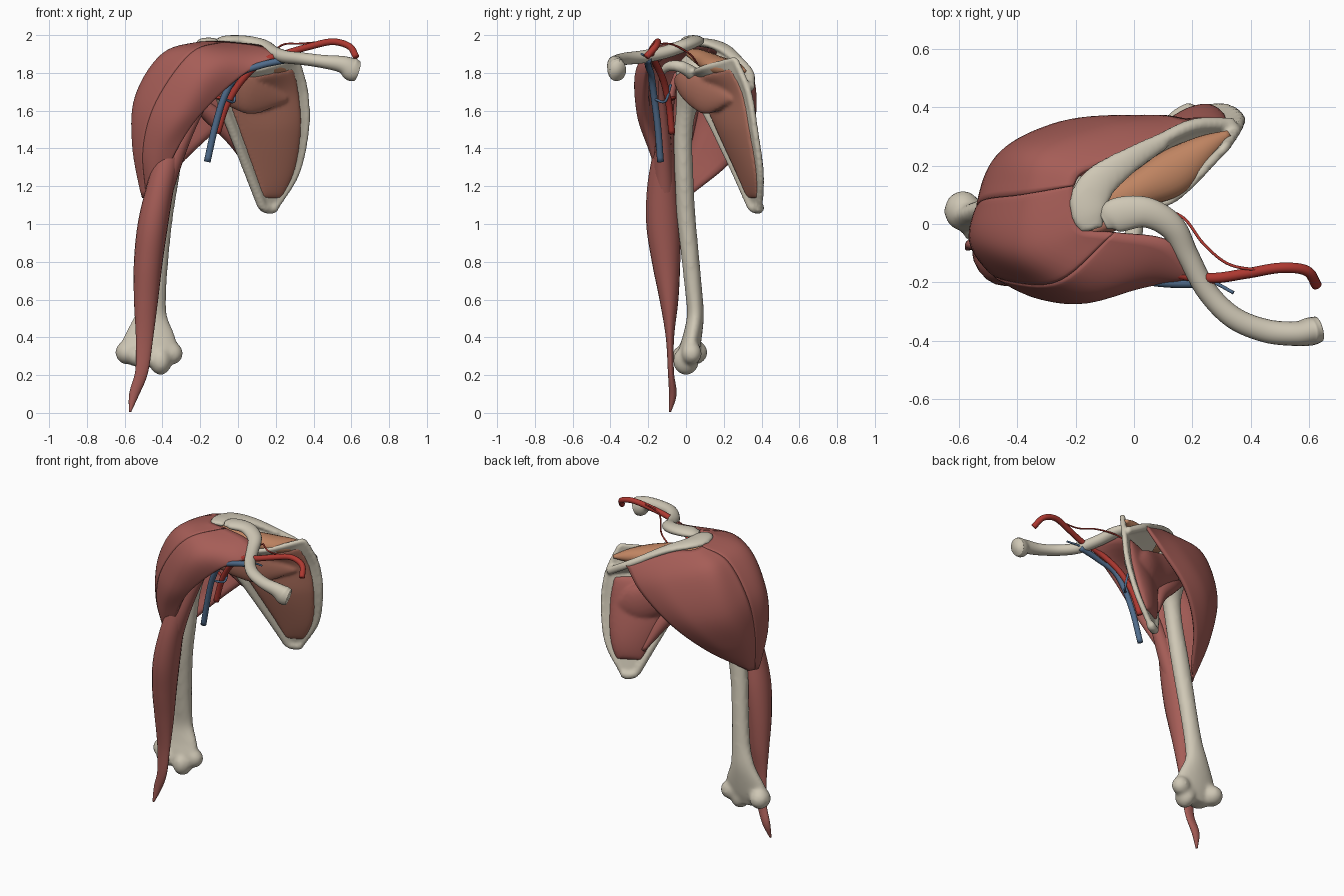
import bpy, bmesh, math
from mathutils import Vector, Matrix


def mat(name, rgb):
    m = bpy.data.materials.new(name)
    m.diffuse_color = (*rgb, 1)
    return m


BONE = mat("bone", (0.62, 0.57, 0.46))
RED = mat("muscle", (0.38, 0.11, 0.095))
ORANGE = mat("deep_muscle", (0.52, 0.23, 0.12))
BROWN = mat("front_muscle", (0.42, 0.16, 0.11))
ARTERY = mat("artery", (0.42, 0.04, 0.03))
VEIN = mat("vein", (0.08, 0.15, 0.26))


def spline(pts, t):
    """Smooth curve through points of any dimension, t in 0..1"""
    n = len(pts) - 1
    i = min(int(t * n), n - 1)
    f = t * n - i
    b, c = pts[i], pts[i + 1]
    a = pts[i - 1] if i else [2 * p - q for p, q in zip(b, c)]
    d = pts[i + 2] if i + 2 <= n else [2 * q - p for p, q in zip(b, c)]
    return [0.5 * (2 * q + (r - p) * f + (2 * p - 5 * q + 4 * r - s) * f * f
                   + (3 * q - p - 3 * r + s) * f ** 3) for p, q, r, s in zip(a, b, c, d)]


def tube(bm, pts, ref=(1, 0, 0), seg=20, per=8):
    """Loft ellipses (x, y, z, radius along ref, radius across)"""
    n = per * (len(pts) - 1)
    rows = [spline(pts, k / n) for k in range(n + 1)]
    ctr = [Vector(r[:3]) for r in rows]
    rings = []
    for k, r in enumerate(rows):
        t = (ctr[min(k + 1, n)] - ctr[max(k - 1, 0)]).normalized()
        u = Vector(ref)
        u = (u - t * u.dot(t)).normalized()
        v = t.cross(u)
        rings.append([bm.verts.new(ctr[k] + u * max(r[3], .002) * math.cos(a) + v * max(r[4], .002) * math.sin(a))
                      for a in (2 * math.pi * s / seg for s in range(seg))])
    for p, q in zip(rings, rings[1:]):
        for s in range(seg):
            bm.faces.new((p[s], p[s - 1], q[s - 1], q[s]))
    bm.faces.new(rings[0])
    bm.faces.new(rings[-1][::-1])


def pipe(bm, pts, r, ref=(0, 0.3, 1)):
    tube(bm, [(*p, r, r) for p in pts], ref, 12)


def ball(bm, loc, radii):
    bmesh.ops.create_uvsphere(bm, u_segments=20, v_segments=12, radius=1,
                              matrix=Matrix.Translation(loc) @ Matrix.Diagonal((*radii, 1)))


def sheet(bm, grid, bulge, edge, ur=(0, 1), vr=(0, 1), n=28):
    """Closed slab on a control grid; bulge and edge are (front, back) offsets"""
    def at(u, v):
        return Vector(spline([spline(row, v) for row in grid], u))
    top, bot = [], []
    for i in range(n + 1):
        top.append([])
        bot.append([])
        for j in range(n + 1):
            u = ur[0] + (ur[1] - ur[0]) * i / n
            v = vr[0] + (vr[1] - vr[0]) * j / n
            du = at(min(u + .01, 1), v) - at(max(u - .01, 0), v)
            dv = at(u, min(v + .01, 1)) - at(u, max(v - .01, 0))
            nrm = du.cross(dv).normalized()
            k = max(math.sin(math.pi * i / n) * math.sin(math.pi * j / n), 0) ** .5
            p = at(u, v)
            top[-1].append(bm.verts.new(p + nrm * (bulge[0] * k + edge[0])))
            bot[-1].append(bm.verts.new(p - nrm * (bulge[1] * k + edge[1])))
    for g in (top, bot):
        for i in range(n):
            for j in range(n):
                bm.faces.new((g[i][j], g[i + 1][j], g[i + 1][j + 1], g[i][j + 1]))
    loop = ([(0, j) for j in range(n)] + [(i, n) for i in range(n)]
            + [(n, j) for j in range(n, 0, -1)] + [(i, 0) for i in range(n, 0, -1)])
    for (a, b), (c, d) in zip(loop, loop[1:] + loop[:1]):
        bm.faces.new((top[a][b], top[c][d], bot[c][d], bot[a][b]))


def finish(bm, name, material, voxel=0, soft=4):
    bmesh.ops.recalc_face_normals(bm, faces=bm.faces)
    for f in bm.faces:
        f.smooth = True
    me = bpy.data.meshes.new(name)
    bm.to_mesh(me)
    bm.free()
    me.materials.append(material)
    ob = bpy.data.objects.new(name, me)
    bpy.context.collection.objects.link(ob)
    if voxel:
        r = ob.modifiers.new("fuse", 'REMESH')
        r.mode, r.voxel_size, r.use_smooth_shade = 'VOXEL', voxel, True
        s = ob.modifiers.new("soften", 'SMOOTH')
        s.factor, s.iterations = 0.5, soft


# Humerus: shaft, head and elbow knobs
bm = bmesh.new()
tube(bm, [(-.47, .01, .25, .1, .04), (-.47, .015, .32, .155, .055), (-.465, .035, .41, .135, .05),
          (-.458, .05, .52, .085, .045), (-.44, .04, .65, .062, .046), (-.42, .02, .85, .056, .048),
          (-.40, 0, 1.05, .058, .05), (-.37, -.01, 1.25, .06, .05), (-.335, -.015, 1.45, .055, .05),
          (-.30, 0, 1.6, .06, .055), (-.27, .03, 1.72, .09, .085), (-.26, .04, 1.82, .095, .09),
          (-.25, .05, 1.89, .05, .05)])
for loc, rad in [((-.2, .07, 1.79), (.1, .1, .1)), ((-.41, 0, .275), (.06, .07, .075)),
                 ((-.52, -.01, .30), (.07, .065, .06)), ((-.585, .045, .32), (.065, .07, .065)),
                 ((-.35, .03, .315), (.06, .055, .06))]:
    ball(bm, loc, rad)
finish(bm, "humerus", BONE, .012, 10)

# Scapula: blade, thick borders, spine, acromion, coracoid, socket
blade = [[(-.1, .04, 1.79), (.12, .08, 1.82), (.31, .26, 1.87)],
         [(-.09, .08, 1.66), (.14, .21, 1.70), (.355, .33, 1.70)],
         [(-.03, .16, 1.5), (.18, .27, 1.5), (.36, .365, 1.5)],
         [(.06, .27, 1.27), (.2, .34, 1.28), (.31, .395, 1.27)],
         [(.13, .35, 1.09), (.17, .38, 1.08), (.2, .39, 1.09)]]
crest = [(.34, .34, 1.72), (.2, .335, 1.80), (.05, .26, 1.88), (-.08, .18, 1.94)]
root = [(.33, .32, 1.71), (.2, .24, 1.73), (.08, .17, 1.75), (-.02, .12, 1.78)]
bm = bmesh.new()
sheet(bm, blade, (0, 0), (.013, .013))
pipe(bm, [r[0] for r in blade], .027, (0, 1, 0))
pipe(bm, [r[2] for r in blade], .018, (0, 1, 0))
pipe(bm, blade[0], .017)
pipe(bm, blade[4], .028)
sheet(bm, [root, crest], (0, 0), (.013, .013))
pipe(bm, crest, .025)
tube(bm, [(.1, .285, 1.86, .02, .03), (-.02, .215, 1.92, .022, .045), (-.11, .15, 1.95, .024, .06),
          (-.15, .09, 1.96, .024, .068), (-.155, .03, 1.965, .022, .06),
          (-.14, -.02, 1.965, .014, .04)], (0, 0, 1))
tube(bm, [(-.04, .06, 1.78, .04, .04), (.0, -.02, 1.83, .032, .032),
          (-.03, -.09, 1.835, .027, .027), (-.07, -.13, 1.80, .016, .016)], (1, 0, 0))
ball(bm, (-.1, .07, 1.74), (.04, .06, .09))
finish(bm, "scapula", BONE, .01)

# Clavicle: S-shaped
bm = bmesh.new()
tube(bm, [(-.105, .01, 1.97, .012, .03), (-.06, .03, 1.972, .026, .058), (.04, .04, 1.967, .03, .052),
          (.13, -.01, 1.945, .033, .045), (.185, -.11, 1.91, .034, .038), (.25, -.23, 1.885, .034, .036),
          (.34, -.32, 1.875, .033, .038), (.45, -.365, 1.86, .035, .04), (.55, -.375, 1.845, .045, .042),
          (.60, -.368, 1.82, .062, .048), (.63, -.36, 1.81, .055, .045)], (0, 0, 1))
finish(bm, "clavicle", BONE)

# Deltoid: fibre lines from shoulder girdle to arm, split into three heads
fibres = [
    [(.22, -.18, 1.90), (0, -.21, 1.77), (-.2, -.22, 1.58), (-.32, -.18, 1.40), (-.44, -.10, 1.15)],
    [(.12, -.06, 1.94), (-.12, -.235, 1.84), (-.3, -.24, 1.6), (-.42, -.17, 1.38), (-.46, -.09, 1.13)],
    [(-.07, -.03, 1.96), (-.25, -.19, 1.90), (-.43, -.19, 1.65), (-.5, -.14, 1.4), (-.48, -.06, 1.14)],
    [(-.18, -.01, 1.96), (-.38, -.08, 1.89), (-.52, -.06, 1.67), (-.54, -.06, 1.42), (-.5, -.05, 1.14)],
    [(-.21, .13, 1.95), (-.38, .1, 1.885), (-.51, .08, 1.67), (-.53, .03, 1.42), (-.49, -.03, 1.14)],
    [(-.17, .18, 1.935), (-.33, .24, 1.84), (-.445, .23, 1.6), (-.49, .12, 1.38), (-.47, 0, 1.14)],
    [(0, .24, 1.90), (-.1, .33, 1.75), (-.28, .32, 1.55), (-.40, .20, 1.36), (-.46, .01, 1.15)],
    [(.2, .35, 1.80), (.08, .365, 1.66), (-.12, .34, 1.49), (-.30, .22, 1.32), (-.44, .02, 1.16)]]
for name, a, b in (("front", 0, 2), ("middle", 2, 4), ("rear", 4, 7)):
    bm = bmesh.new()
    sheet(bm, fibres[a:b + 1], (.014, .05), (.008, .008))
    finish(bm, "deltoid_" + name, RED)

# Biceps: long head with belly and forearm tendon, short head
bm = bmesh.new()
tube(bm, [(-.572, -.085, .005, .006, .006), (-.55, -.07, .1, .026, .02), (-.51, -.08, .22, .034, .016),
          (-.495, -.085, .4, .046, .022), (-.487, -.09, .6, .064, .05), (-.475, -.105, .8, .076, .075),
          (-.45, -.12, 1.0, .08, .09), (-.41, -.125, 1.2, .072, .08), (-.36, -.115, 1.4, .062, .055),
          (-.31, -.1, 1.6, .04, .035), (-.3, -.05, 1.8, .012, .012)])
finish(bm, "biceps_long_head", RED)
bm = bmesh.new()
tube(bm, [(-.07, -.13, 1.80, .012, .012), (-.16, -.13, 1.68, .02, .018), (-.27, -.12, 1.5, .04, .035),
          (-.355, -.12, 1.3, .05, .05), (-.42, -.11, 1.05, .04, .05)])
finish(bm, "biceps_short_head", RED)

# Rotator cuff muscles
bm = bmesh.new()
sheet(bm, blade, (.03, 0), (.014, 0), (.05, .93), (.07, .91))
tube(bm, [(.26, .24, 1.66, .01, .005), (.1, .13, 1.68, .1, .035), (0, .06, 1.705, .1, .04),
          (-.12, -.01, 1.74, .07, .035), (-.25, -.05, 1.76, .03, .015)], (0, 0, 1))
finish(bm, "subscapularis", BROWN, .01)
bm = bmesh.new()
tube(bm, [(.325, .31, 1.81, .01, .012), (.24, .255, 1.82, .04, .05), (.13, .175, 1.835, .05, .08),
          (0, .11, 1.865, .045, .06), (-.14, .05, 1.9, .028, .05), (-.27, .04, 1.89, .012, .03)], (0, 0, 1))
finish(bm, "supraspinatus", ORANGE)
bm = bmesh.new()
sheet(bm, blade, (0, .055), (0, .016), (.27, .88), (.04, .9))
tube(bm, [(.3, .36, 1.5, .01, .005), (.17, .315, 1.53, .11, .045), (.03, .25, 1.6, .115, .05),
          (-.12, .2, 1.68, .09, .045), (-.31, .12, 1.8, .03, .015)], (0, 0, 1))
finish(bm, "infraspinatus", RED, .01, 8)
bm = bmesh.new()
tube(bm, [(.09, .33, 1.25, .012, .012), (-.01, .24, 1.44, .042, .042), (-.14, .18, 1.58, .05, .045),
          (-.31, .09, 1.7, .015, .015)])
finish(bm, "teres_minor", RED)

# Blood vessels with side branches
vessels = [
    ("main_artery", ARTERY, .018, [(.625, -.21, 1.885), (.59, -.16, 1.94), (.5, -.15, 1.965), (.38, -.17, 1.94),
                                   (.26, -.185, 1.905), (.13, -.165, 1.86), (.02, -.12, 1.76),
                                   (-.06, -.09, 1.63), (-.11, -.075, 1.48)]),
    ("shoulder_blade_artery", ARTERY, .005, [(.46, -.16, 1.965), (.33, -.14, 1.955), (.24, -.07, 1.95),
                                             (.17, .02, 1.9), (.08, .06, 1.85)]),
    ("arm_artery_branch", ARTERY, .008, [(-.04, -.1, 1.66), (-.12, -.06, 1.67), (-.22, -.09, 1.65)]),
    ("main_vein", VEIN, .018, [(.26, -.2, 1.87), (.12, -.2, 1.84), (0, -.185, 1.79), (-.07, -.17, 1.68),
                               (-.12, -.15, 1.52), (-.163, -.135, 1.33)]),
    ("vein_tributary", VEIN, .006, [(.34, -.235, 1.9), (.27, -.2, 1.88), (.2, -.2, 1.86)]),
    ("vein_side_branch", VEIN, .007, [(-.07, -.165, 1.66), (-.02, -.11, 1.65), (-.02, -.08, 1.74)])]
for name, material, r, path in vessels:
    bm = bmesh.new()
    pipe(bm, path, r, (.1, 1, .2))
    finish(bm, name, material)
